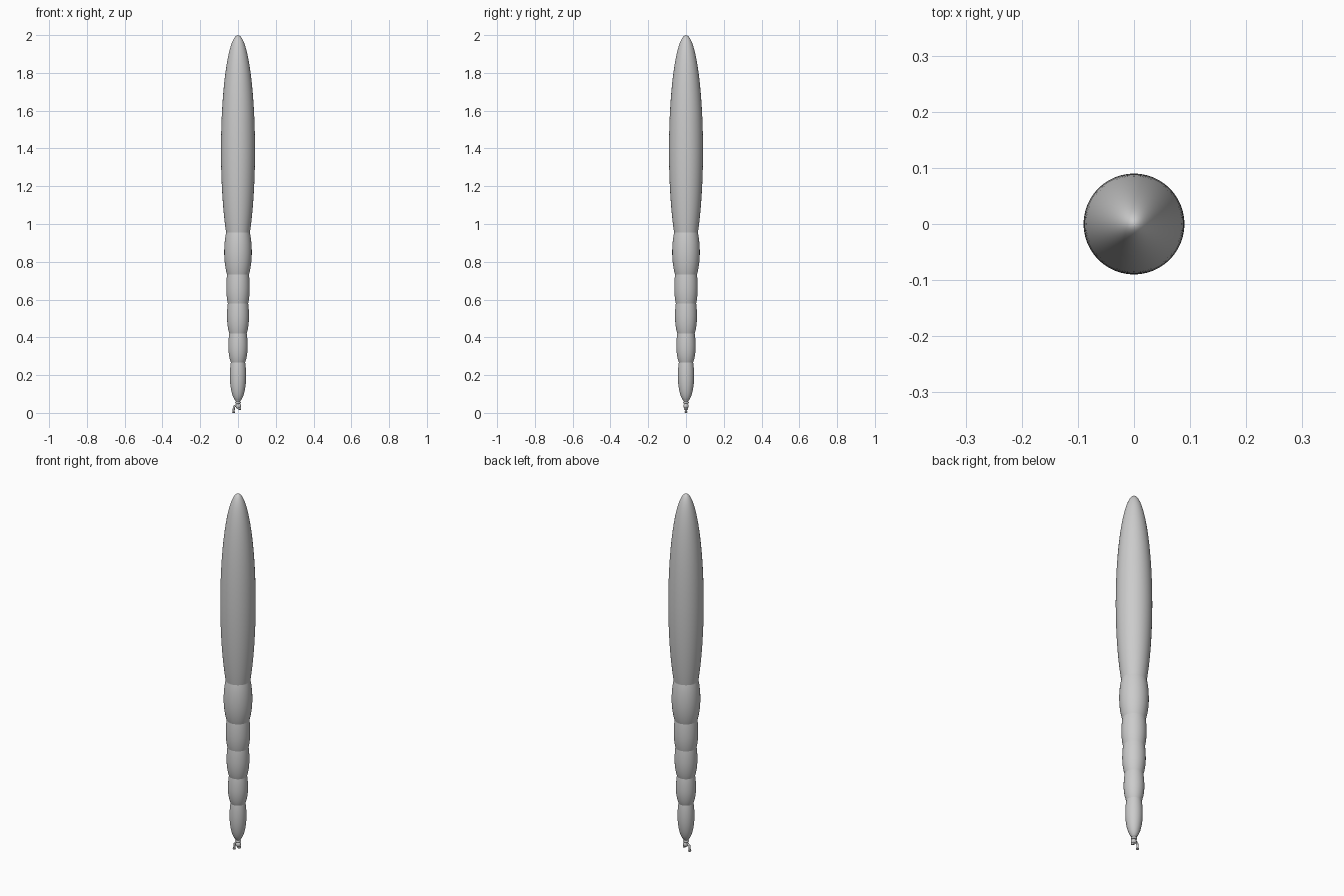
import bpy, bmesh, math
from mathutils import Vector

if "Cube" in bpy.data.objects:
    bpy.data.objects.remove(bpy.data.objects["Cube"])

grey = bpy.data.materials.new("balloon grey")
grey.diffuse_color = (0.6, 0.6, 0.6, 1)
grey.use_nodes = True
grey.node_tree.nodes["Principled BSDF"].inputs["Base Color"].default_value = grey.diffuse_color


def finish(name, bm):
    bmesh.ops.remove_doubles(bm, verts=bm.verts, dist=1e-5)
    bmesh.ops.recalc_face_normals(bm, faces=bm.faces)
    me = bpy.data.meshes.new(name)
    bm.to_mesh(me)
    bm.free()
    me.materials.append(grey)
    for p in me.polygons:
        p.use_smooth = True
    ob = bpy.data.objects.new(name, me)
    bpy.context.collection.objects.link(ob)
    return ob


def lathe(name, profile, sides=48):
    bm = bmesh.new()
    vs = [bm.verts.new((r, 0, z)) for r, z in profile]
    es = [bm.edges.new(p) for p in zip(vs, vs[1:])]
    bmesh.ops.spin(bm, geom=vs + es, cent=(0, 0, 0), axis=(0, 0, 1),
                   angle=2 * math.pi, steps=sides)
    return finish(name, bm)


def bulge(z0, r0, zc, rm, z1, r1, n=16):
    """Profile of an elliptical bulge cut off at both ends."""
    pts = []
    for zend, rend, order in ((z0, r0, -1), (z1, r1, 1)):
        amax = math.acos(rend / rm)
        half = [(rm * math.cos(amax * i / n),
                 zc + (zend - zc) * math.sin(amax * i / n) / math.sin(amax))
                for i in range(n + 1)]
        pts += half[::-1] if order < 0 else half[1:]
    return pts


def ring(name, loc, major, minor, squash=1.0):
    bm = bmesh.new()
    vs = [bm.verts.new((major + minor * math.cos(a), 0, minor * squash * math.sin(a)))
          for a in (2 * math.pi * i / 12 for i in range(12))]
    es = [bm.edges.new((vs[i], vs[(i + 1) % 12])) for i in range(12)]
    bmesh.ops.spin(bm, geom=vs + es, cent=(0, 0, 0), axis=(0, 0, 1),
                   angle=2 * math.pi, steps=24)
    ob = finish(name, bm)
    ob.location = loc
    return ob


# Balloon segments, bottom to top: z0, r0, z peak, r peak, z1, r1
segments = [
    (0.065, 0.014, 0.195, 0.043, 0.268, 0.038),
    (0.268, 0.038, 0.350, 0.051, 0.420, 0.046),
    (0.420, 0.046, 0.510, 0.058, 0.580, 0.054),
    (0.580, 0.054, 0.660, 0.062, 0.733, 0.058),
    (0.733, 0.058, 0.850, 0.073, 0.955, 0.063),
    (0.955, 0.063, 1.390, 0.090, 2.000, 0.000),
]
for i, s in enumerate(segments):
    lathe(f"balloon_segment_{i + 1}", bulge(*s, n=24 if i == 5 else 12))

# Neck and knot
lathe("neck", [(0.014, 0.067), (0.010, 0.058), (0.009, 0.045), (0.0, 0.04)], 24)
ring("knot_collar", (0, 0, 0.055), 0.010, 0.006)
bm = bmesh.new()
bmesh.ops.create_uvsphere(bm, u_segments=24, v_segments=12, radius=0.014)
knot = finish("knot", bm)
knot.scale = (1.05, 1.0, 1.1)
knot.location = (0.002, 0, 0.036)

# Tied-off tail hanging to the left, with rolled lip
cu = bpy.data.curves.new("tail", 'CURVE')
cu.dimensions = '3D'
cu.bevel_depth = 0.0055
cu.bevel_resolution = 4
cu.use_fill_caps = True
sp = cu.splines.new('POLY')
path = [(0.0, 0.038), (-0.012, 0.040), (-0.020, 0.034), (-0.0225, 0.022), (-0.023, 0.006)]
sp.points.add(len(path) - 1)
for p, (x, z) in zip(sp.points, path):
    p.co = (x, 0, z, 1)
sp.use_smooth = True
cu.materials.append(grey)
tail = bpy.data.objects.new("tail", cu)
bpy.context.collection.objects.link(tail)
ring("tail_lip", (-0.023, 0, 0.0035), 0.0045, 0.0035)

# Small second loop of the knot
loop = ring("knot_loop", (0.006, 0, 0.022), 0.006, 0.005)
loop.rotation_euler = (0, math.radians(20), 0)
